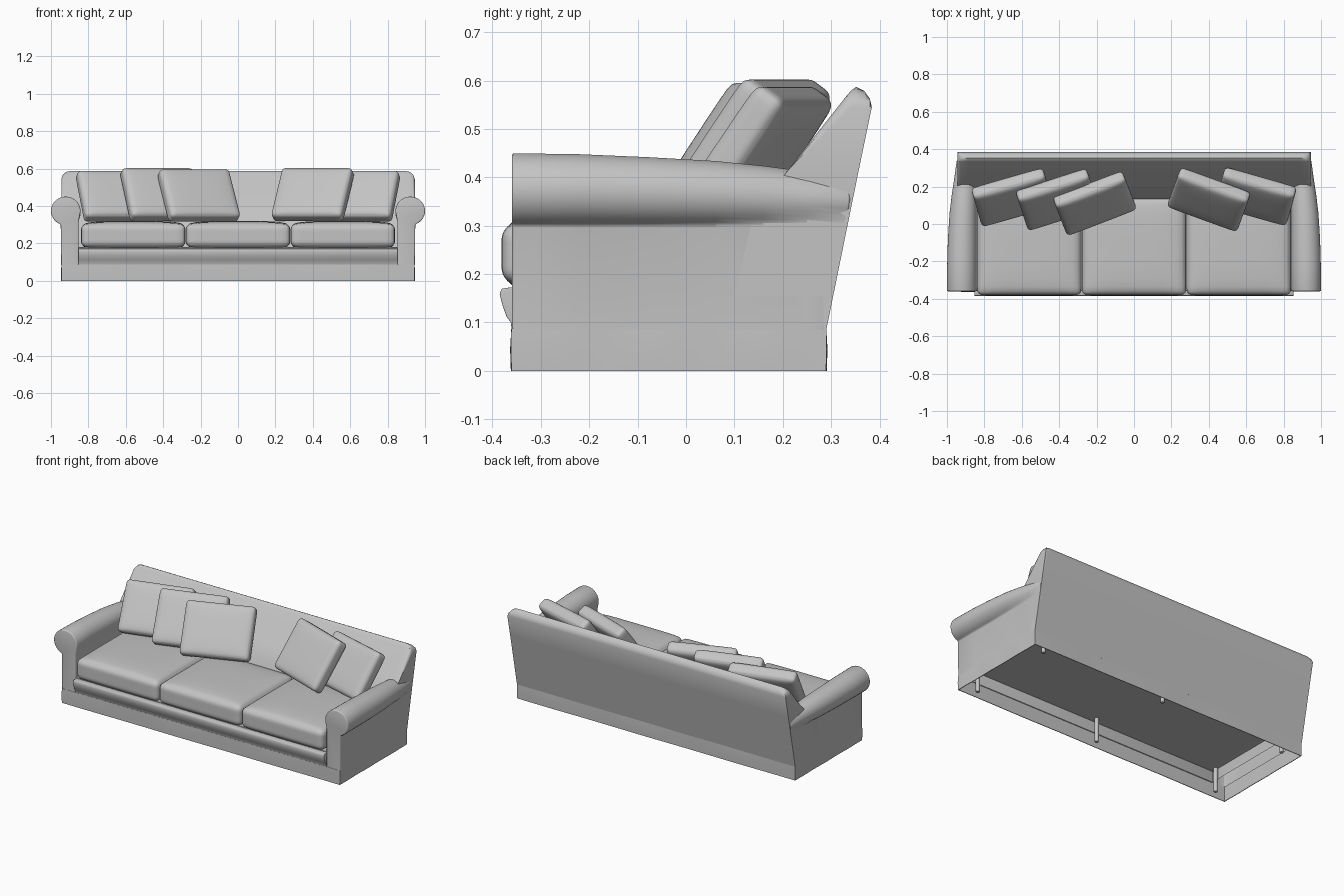
import bpy, bmesh
from math import sin, cos, radians, pi
from mathutils import Matrix, Vector

cube = bpy.data.objects.get("Cube")
if cube:
    bpy.data.objects.remove(cube, do_unlink=True)

fabric = bpy.data.materials.new("grey_fabric")
fabric.use_nodes = True
GREY = (0.55, 0.55, 0.55, 1)
fabric.diffuse_color = GREY
fabric.node_tree.nodes["Principled BSDF"].inputs["Base Color"].default_value = GREY


def finish(bm, name, bevel=0.0):
    """Round the hard edges, then make a smooth shaded object."""
    bmesh.ops.recalc_face_normals(bm, faces=bm.faces)
    if bevel:
        hard = [e for e in bm.edges if len(e.link_faces) == 2
                and e.calc_face_angle(0) > 0.8]
        bmesh.ops.bevel(bm, geom=hard, offset=bevel, segments=3,
                        profile=0.5, affect='EDGES', clamp_overlap=True)
    mesh = bpy.data.meshes.new(name)
    bm.to_mesh(mesh)
    bm.free()
    mesh.materials.append(fabric)
    obj = bpy.data.objects.new(name, mesh)
    bpy.context.collection.objects.link(obj)
    bpy.ops.object.select_all(action='DESELECT')
    obj.select_set(True)
    bpy.context.view_layer.objects.active = obj
    bpy.ops.object.shade_smooth_by_angle(angle=radians(42))


def loft(rings, name, bevel=0.0, capped=True, closed=True):
    """Skin a list of equal rings; an unclosed ring leaves a slot."""
    bm = bmesh.new()
    loops = [[bm.verts.new(p) for p in ring] for ring in rings]
    n = len(loops[0])
    for a, b in zip(loops, loops[1:]):
        for i in range(n if closed else n - 1):
            j = (i + 1) % n
            bm.faces.new((a[i], a[j], b[j], b[i]))
    if capped:
        bm.faces.new(loops[0])
        bm.faces.new(loops[-1])
    finish(bm, name, bevel)


def padded_box(name, size, matrix, axis, bulge, radius):
    """Round-edged box whose two faces across one axis swell like a cushion."""
    bm = bmesh.new()
    bmesh.ops.create_cube(bm, size=2)
    bmesh.ops.subdivide_edges(bm, edges=bm.edges, cuts=15, use_grid_fill=True)
    others = [i for i in range(3) if i != axis]
    half = Vector(size) / 2
    for v in bm.verts:
        # crowd the grid towards the edges, then round them
        unit = [sin(c * pi / 2) for c in v.co]
        p = Vector([c * h for c, h in zip(unit, half)])
        core = Vector([max(radius - h, min(h - radius, c)) for c, h in zip(p, half)])
        v.co = core + (p - core).normalized() * radius
        u, w = (unit[i] for i in others)
        v.co[axis] += unit[axis] * bulge * (1 - u ** 4) * (1 - w ** 4)
    bm.transform(matrix)
    finish(bm, name)


def back_line(z):
    return 0.29 + (z - 0.085) * 0.204


# Sloping back with rounded upper corners, hollow behind the skirt
back_profile = [(0.10, 0.155), (0.284, 0.155), (0.284, 0.085), (0.29, 0.085),
                (0.356, 0.41), (0.384, 0.545), (0.38, 0.562), (0.369, 0.578),
                (0.352, 0.587), (0.342, 0.58), (0.333, 0.57), (0.207, 0.41),
                (0.14, 0.325)]
ends = [(0.945, 0.545), (0.94, 0.56), (0.93, 0.574), (0.913, 0.584), (0.89, 0.588)]
stations = [(-x, top) for x, top in ends] + ends[::-1]
loft([[(x, y, min(z, top)) for y, z in back_profile] for x, top in stations],
     "backrest")


# Rolled arms, open below, the roll fading into the back
def arm_ring(side, y, top, outer):
    cx, rx = (0.842 + outer) / 2, (outer - 0.842) / 2
    cz, rz = (0.297 + top) / 2, (top - 0.297) / 2
    points = [(0.852, 0.085), (0.852, 0.32)]
    for i in range(25):
        a = radians(195 - 265 * i / 24)
        x = cx + rx * cos(a)
        points.append((max(x, 0.945) if a < -0.6 else x, cz + rz * sin(a)))
    points.append((0.945, 0.085))
    return [(side * x, min(y, back_line(z) - 0.003), z) for x, z in points]


arm_stations = [(-0.36, 0.45, 1.0), (-0.22, 0.448, 0.999), (-0.08, 0.442, 0.995),
                (0.06, 0.434, 0.986), (0.16, 0.424, 0.974), (0.25, 0.412, 0.96),
                (0.34, 0.40, 0.948)]
for side, label in ((1, "left"), (-1, "right")):
    loft([arm_ring(side, *s) for s in arm_stations], label + "_arm", 0.006,
         closed=False)

# Raised seat platform
padded_box("seat_platform", (1.71, 0.635, 0.03),
           Matrix.Translation((0, -0.037, 0.165)), 2, 0, 0.004)

# Padded front rail under the cushions, reaching down to the skirt
rail = [(-0.35, 0.083), (-0.36, 0.083), (-0.362, 0.1), (-0.371, 0.112),
        (-0.379, 0.135), (-0.385, 0.158), (-0.381, 0.17), (-0.35, 0.174)]
loft([[(x, y, z) for y, z in rail] for x in (-0.853, 0.853)], "front_rail", 0.003)

# Three seat cushions
for i, label in enumerate(("right", "middle", "left")):
    padded_box(label + "_seat_cushion", (0.558, 0.53, 0.124),
               Matrix.Translation(((i - 1) * 0.56, -0.116, 0.242)), 2, 0.016, 0.032)

# Loose pillows leaning on the back: x, y, centre height, length, turn
pillows = [(-0.65, 0.142, 0.452, 0.30, 16), (-0.41, 0.13, 0.461, 0.315, 18),
           (-0.21, 0.11, 0.456, 0.31, 21), (0.40, 0.13, 0.461, 0.315, -20),
           (0.65, 0.147, 0.452, 0.30, -16)]
for i, (x, y, z, length, turn) in enumerate(pillows):
    pose = (Matrix.Translation((x, y, z)) @ Matrix.Rotation(radians(turn), 4, 'Z')
            @ Matrix.Rotation(radians(-35), 4, 'X'))
    padded_box(f"pillow_{i + 1}", (0.4, 0.072, length), pose, 1, 0.01, 0.022)

# Thin fabric skirt, open below, with slight waves
corners = [(-0.943, -0.36), (0.943, -0.36), (0.943, 0.289), (-0.943, 0.289)]
outline = []
for (ax, ay), (bx, by) in zip(corners, corners[1:] + corners[:1]):
    outline += [(ax + (bx - ax) * k / 16, ay + (by - ay) * k / 16) for k in range(16)]


def skirt_ring(z, inset, wave):
    ring = []
    for k, (x, y) in enumerate(outline):
        shift = wave * sin(k * pi / 2.7) - inset
        ring.append((x + shift * ((x > 0.94) - (x < -0.94)),
                     y + shift * ((y > 0.28) - (y < -0.35)), z))
    return ring


loft([skirt_ring(0.089, 0.005, 0), skirt_ring(0.088, -0.001, 0),
      skirt_ring(0.045, -0.002, 0.0015), skirt_ring(0, -0.001, 0.001),
      skirt_ring(0, 0.003, 0.001), skirt_ring(0.089, 0.005, 0)],
     "skirt", capped=False)

# Six short round legs behind the skirt
for x in (-0.842, 0, 0.842):
    for y, label in ((-0.315, "front"), (0.24, "back")):
        bm = bmesh.new()
        bmesh.ops.create_cone(bm, cap_ends=True, segments=16, radius1=0.011,
                              radius2=0.013, depth=0.15)
        bm.transform(Matrix.Translation((x, y, 0.08)))
        place = "middle" if x == 0 else "left" if x > 0 else "right"
        finish(bm, f"{label}_{place}_leg")
